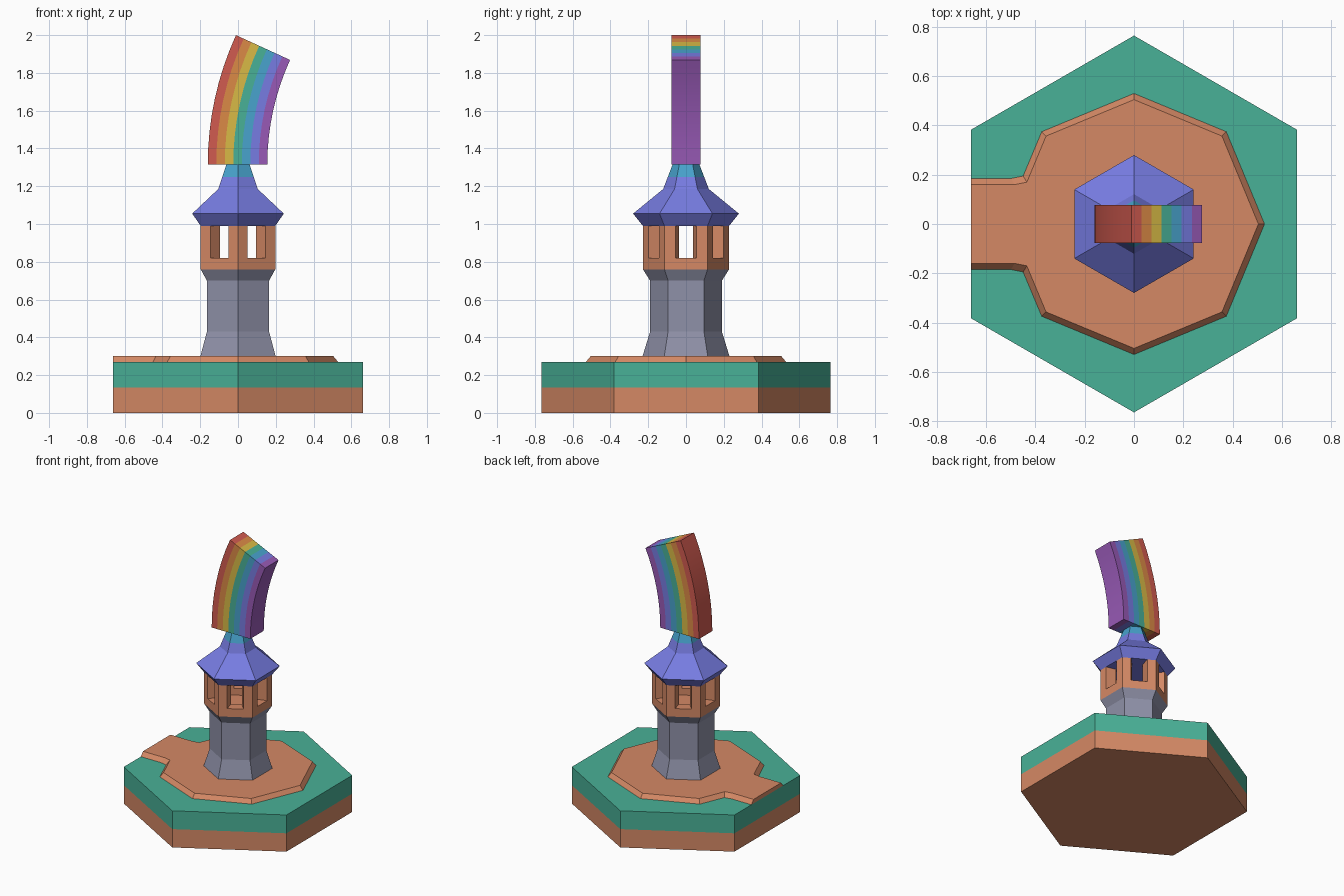
import bpy, bmesh
from math import sin, cos, pi, radians

if "Cube" in bpy.data.objects:
    bpy.data.objects.remove(bpy.data.objects["Cube"])


def material(name, rgb):
    m = bpy.data.materials.new(name)
    lin = [((c / 255 + 0.055) / 1.055) ** 2.4 for c in rgb]
    m.diffuse_color = (*lin, 1)
    m.use_nodes = True
    m.node_tree.nodes["Principled BSDF"].inputs["Base Color"].default_value = m.diffuse_color
    return m


BROWN = material("clay_brown", (213, 137, 101))
GREEN = material("sea_green", (73, 177, 151))
GREY = material("slate_grey", (143, 145, 168))
INDIGO = material("indigo", (119, 124, 226))
BLUE = material("light_blue", (72, 163, 205))
RED = material("red", (209, 91, 80))
ORANGE = material("orange", (219, 138, 70))
YELLOW = material("yellow", (216, 186, 70))
VIOLET = material("violet", (152, 90, 182))


def loft(name, loops, mats, bands=None):
    """Join equal-length closed loops with quads and cap both ends.
    bands gives the material index of each band between loops."""
    bm = bmesh.new()
    rings = [[bm.verts.new(p) for p in loop] for loop in loops]
    bands = bands or [0] * (len(loops) - 1)
    n = len(loops[0])
    for a, b, mi in zip(rings, rings[1:], bands):
        for i in range(n):
            j = (i + 1) % n
            bm.faces.new((a[i], a[j], b[j], b[i])).material_index = mi
    bm.faces.new(rings[0][::-1]).material_index = bands[0]
    bm.faces.new(rings[-1]).material_index = bands[-1]
    bmesh.ops.recalc_face_normals(bm, faces=bm.faces)
    me = bpy.data.meshes.new(name)
    bm.to_mesh(me)
    bm.free()
    for m in mats:
        me.materials.append(m)
    ob = bpy.data.objects.new(name, me)
    bpy.context.collection.objects.link(ob)
    return ob


def hexagon(r, z):
    return [(r * cos(pi / 2 + k * pi / 3), r * sin(pi / 2 + k * pi / 3), z) for k in range(6)]


def hex_loft(name, profile, mats, bands=None):
    return loft(name, [hexagon(r, z) for r, z in profile], mats, bands)


# Island: earth below, grass above
hex_loft("island_base", [(0.765, 0), (0.765, 0.135), (0.765, 0.27)], [BROWN, GREEN], [0, 1])


# Octagonal plaza with a path running off the left edge
def plaza_loop(r, path, z):
    half = [(r * cos(k * pi / 4), r * sin(k * pi / 4)) for k in range(4)]
    half += [(path[0], path[1] + 0.01), (path[0] - 0.05, path[1]), (-0.6625, path[1])]
    full = half + [(x, -y) for x, y in half[:0:-1]]
    return [(x, y, z) for x, y in full]


loft("plaza_path", [plaza_loop(0.53, (-0.45, 0.185), 0.27),
                    plaza_loop(0.505, (-0.435, 0.16), 0.30)], [BROWN])

# Tower shaft
hex_loft("tower_shaft", [(0.23, 0.30), (0.19, 0.43), (0.19, 0.70), (0.228, 0.76)], [GREY])

# Lantern room: parapet with sunken floor, and six corner pillars
hex_loft("lantern_parapet", [(0.228, 0.76), (0.228, 0.82), (0.146, 0.82), (0.146, 0.77)], [BROWN])


def on_side(apothem, along, angle):
    return (apothem * cos(angle) - along * sin(angle),
            apothem * sin(angle) + along * cos(angle))


for k in range(6):
    s0, s1 = k * pi / 3, (k + 1) * pi / 3
    mid = s0 + pi / 6
    section = [(0.228 * cos(mid), 0.228 * sin(mid)),
               on_side(0.1975, -0.055, s1), on_side(0.1265, -0.037, s1),
               (0.146 * cos(mid), 0.146 * sin(mid)),
               on_side(0.1265, 0.037, s0), on_side(0.1975, 0.055, s0)]
    loft(f"lantern_pillar_{k + 1}", [[(x, y, z) for x, y in section] for z in (0.82, 0.99)], [BROWN])

# Roof with a light blue tip
hex_loft("roof", [(0.228, 0.99), (0.28, 1.055), (0.121, 1.185), (0.096, 1.25), (0.071, 1.315)],
         [INDIGO, BLUE], [0, 0, 0, 1])

# Rainbow: seven nested curved bars
CX, CZ, R_OUT, R_IN, SWEEP, STEPS = 1.485, 1.315, 1.645, 1.33, radians(24.6), 8
colours = [RED, ORANGE, YELLOW, GREEN, BLUE, INDIGO, VIOLET]
width = (R_OUT - R_IN) / len(colours)
for i, mat in enumerate(colours):
    ro = R_OUT - i * width
    ri = ro - width
    loops = []
    for s in range(STEPS + 1):
        a = SWEEP * s / STEPS
        loops.append([(CX - r * cos(a), y, CZ + r * sin(a))
                      for r, y in ((ro, -0.078), (ri, -0.078), (ri, 0.078), (ro, 0.078))])
    bar = loft("rainbow_" + mat.name, loops, [mat])
    bpy.ops.object.select_all(action='DESELECT')
    bar.select_set(True)
    bpy.context.view_layer.objects.active = bar
    bpy.ops.object.shade_smooth_by_angle(angle=radians(30))
